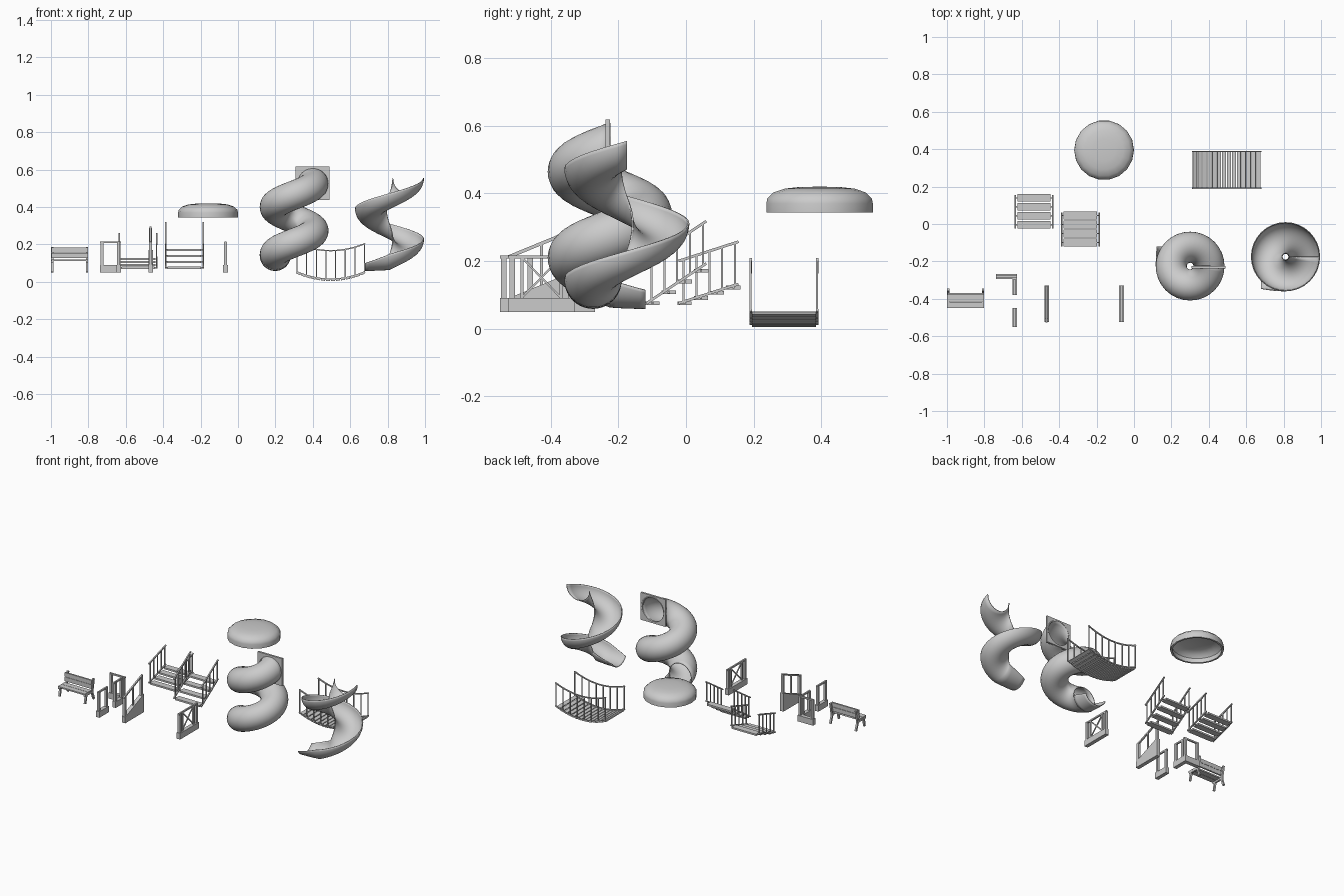
import bpy, bmesh, math
from mathutils import Vector, Matrix

if "Cube" in bpy.data.objects:
    bpy.data.objects.remove(bpy.data.objects["Cube"])


class Part:
    """Collects simple solids into one named mesh object."""
    def __init__(self, name):
        self.name, self.bm = name, bmesh.new()

    def box(self, x0, x1, y0, y1, z0, z1):
        m = Matrix.Translation(((x0 + x1) / 2, (y0 + y1) / 2, (z0 + z1) / 2)) @ \
            Matrix.Diagonal((x1 - x0, y1 - y0, z1 - z0, 1))
        bmesh.ops.create_cube(self.bm, size=1, matrix=m)

    def bar(self, p, q, w=0.008, h=None):
        p, q = Vector(p), Vector(q)
        d = q - p
        m = Matrix.Translation((p + q) / 2) @ d.to_track_quat('Z', 'Y').to_matrix().to_4x4() @ \
            Matrix.Diagonal((w, h or w, d.length, 1))
        bmesh.ops.create_cube(self.bm, size=1, matrix=m)

    def finish(self, smooth=False, thick=0):
        bmesh.ops.recalc_face_normals(self.bm, faces=self.bm.faces)
        me = bpy.data.meshes.new(self.name)
        self.bm.to_mesh(me)
        self.bm.free()
        ob = bpy.data.objects.new(self.name, me)
        bpy.context.collection.objects.link(ob)
        if thick:
            s = ob.modifiers.new("wall", 'SOLIDIFY')
            s.thickness, s.offset = thick, -1
        if smooth:
            bpy.ops.object.select_all(action='DESELECT')
            ob.select_set(True)
            bpy.context.view_layer.objects.active = ob
            bpy.ops.object.shade_smooth_by_angle(angle=math.radians(40))
        return ob


def sweep(name, stations, r, n=24):
    """Skin arcs (centre, outward direction, start and end angle) along a path."""
    part = Part(name)
    rings = []
    for c, out, a0, a1 in stations:
        ring = []
        for i in range(n + 1):
            a = math.radians(a0 + (a1 - a0) * i / n)
            ring.append(part.bm.verts.new(c + r * (out * math.cos(a) + Vector((0, 0, math.sin(a))))))
        rings.append(ring)
    for u, v in zip(rings, rings[1:]):
        for i in range(n):
            part.bm.faces.new((u[i], u[i + 1], v[i + 1], v[i]))
    bmesh.ops.remove_doubles(part.bm, verts=part.bm.verts, dist=1e-5)
    bmesh.ops.recalc_face_normals(part.bm, faces=part.bm.faces)
    return part.finish(True, 0.005)


def helix(cx, cy, R, z0, pitch, turns, a0, a1):
    steps = int(turns * 32)
    for i in range(steps + 1):
        t = turns * i / steps
        out = Vector((math.cos(-t * math.tau), math.sin(-t * math.tau), 0))
        yield Vector((cx, cy, z0 - pitch * t)) + out * R, out, a0, a1


def tail(c, out, direction, length, drop, dip, n=6):
    """Straight run-out whose side walls get lower."""
    for i in range(n + 1):
        t = i / n
        yield (c + direction * length * t - Vector((0, 0, drop * t * (2 - t))),
               out, -180 + dip * t, -dip * t)


# Tube slide: 1.5 turns, then a short open trough
tube = list(helix(0.30, -0.225, 0.101, 0.528, 0.255, 1.5, -180, 180))
sweep("tube_slide", tube, 0.083, 32)
end, out = tube[-1][:2]
sweep("tube_slide_exit", list(tail(end, out, Vector((0, 1, 0)), 0.105, 0.004, 20)), 0.083)

# Square entry panel with round hole
p = Part("tube_slide_panel")
outer, inner = [], []
for i in range(32):
    a = math.tau * i / 32
    c, s = math.cos(a), math.sin(a)
    k = 0.09 / max(abs(c), abs(s))
    outer.append(p.bm.verts.new((0.398 + k * c, -0.238, 0.528 + k * s)))
    inner.append(p.bm.verts.new((0.398 + 0.078 * c, -0.238, 0.528 + 0.078 * s)))
for i in range(32):
    j = (i + 1) % 32
    p.bm.faces.new((outer[i], outer[j], inner[j], inner[i]))
ext = bmesh.ops.extrude_face_region(p.bm, geom=p.bm.faces[:])
bmesh.ops.translate(p.bm, vec=(0, 0.013, 0), verts=[g for g in ext["geom"] if isinstance(g, bmesh.types.BMVert)])
p.finish()

# Open spiral slide: 1.25 turns of half pipe and run-out
path = list(helix(0.81, -0.175, 0.10, 0.555, 0.325, 1.25, -180, 0))
end, out = path[-1][:2]
path += list(tail(end, out, Vector((-1, 0, 0)), 0.13, 0.005, 32))[1:]
sweep("open_slide", path, 0.085)

# Hollow dome roof
p = Part("dome_roof")
prof = [(0.148, 0.343), (0.16, 0.343), (0.16, 0.37), (0.157, 0.385), (0.138, 0.403),
        (0.105, 0.414), (0.06, 0.419), (0, 0.42)]
prof = [(0, 0.408), (0.10, 0.403), (0.134, 0.39), (0.149, 0.372)] + prof
vs = [p.bm.verts.new((r, 0, z)) for r, z in prof]
es = [p.bm.edges.new(e) for e in zip(vs, vs[1:])]
bmesh.ops.spin(p.bm, geom=vs + es, cent=(0, 0, 0), axis=(0, 0, 1), angle=math.tau, steps=18, use_merge=True)
bmesh.ops.remove_doubles(p.bm, verts=p.bm.verts, dist=1e-5)
bmesh.ops.translate(p.bm, vec=(-0.16, 0.395, 0), verts=p.bm.verts)
p.finish(True)


# Stairs with railings on both sides
def stairs(name, x0, y0, rise):
    p = Part(name)
    for i in range(4):
        y = y0 + 0.048 * i
        z = 0.07 + rise * i
        p.box(x0 + 0.016, x0 + 0.194, y, y + 0.042, z, z + 0.011)
    slope = rise / 0.048
    for x in (x0 + 0.005, x0 + 0.205):
        for z in (0.075, 0.20):
            p.bar((x, y0 + 0.003, z), (x, y0 + 0.18, z + 0.177 * slope), 0.008)
        for i in range(5):
            y = 0.018 + 0.038 * i
            p.bar((x, y0 + y, 0.075 + y * slope), (x, y0 + y, 0.20 + y * slope), 0.006)
        for i in range(4):
            y, z = y0 + 0.048 * i + 0.021, 0.0755 + rise * i
            p.bar((x, y, z), (x0 + 0.105, y, z), 0.006)
    p.finish()


stairs("low_stairs", -0.64, -0.025, 0.0155)
stairs("high_stairs", -0.392, -0.12, 0.032)


# Fence panels: solid kerb, posts, top rail, optional cross brace and slope
def fence(p, a, b, rise=0, cross=False):
    a, b = Vector((*a, 0)), Vector((*b, 0))
    L = (b - a).length
    d = (b - a) / L
    side = Vector((-d.y, d.x, 0)) * 0.0125
    at = lambda s, z: a + d * s + Vector((0, 0, z + (rise * s / L)))
    v = [p.bm.verts.new(q + k * side) for k in (-1, 1) for q in
         (a + Vector((0, 0, 0.05)), b + Vector((0, 0, 0.05)), at(L, 0.09), at(0, 0.09))]
    for f in ((0, 1, 2, 3), (7, 6, 5, 4), (0, 4, 5, 1), (1, 5, 6, 2), (2, 6, 7, 3), (3, 7, 4, 0)):
        p.bm.faces.new([v[i] for i in f])
    p.bar(at(0, 0.212), at(L, 0.212), 0.010)
    for s in (0.011, L - 0.011):
        p.bar(at(s, 0.085), at(s, 0.212), 0.016)
    if cross:
        l, r = 0.04, L - 0.04
        for s in (l, r):
            p.bar(at(s, 0.085), at(s, 0.212), 0.009)
        p.bar(at(l, 0.092), at(r, 0.21), 0.006)
        p.bar(at(r, 0.092), at(l, 0.21), 0.006)
    elif rise:
        p.bar(at(L / 2, 0.085), at(L / 2, 0.212), 0.009)


p = Part("corner_fence")
fence(p, (-0.738, -0.281), (-0.625, -0.281))
fence(p, (-0.638, -0.38), (-0.638, -0.294))
p.finish()
p = Part("short_fence")
fence(p, (-0.638, -0.55), (-0.638, -0.45))
p.finish()
p = Part("sloped_fence")
fence(p, (-0.467, -0.525), (-0.467, -0.33), rise=0.08)
p.finish()
p = Part("crossed_fence")
fence(p, (-0.067, -0.525), (-0.067, -0.33), cross=True)
p.finish()

# Sagging rope bridge
sag = lambda t, end, depth: end - depth * (1 - (2 * t - 1) ** 2)
planks, ropes = Part("bridge_planks"), Part("bridge_ropes")
N = 14
pt = lambda t, y, e, dp: Vector((0.312 + 0.368 * t, y, sag(t, e, dp)))
for i in range(N):
    u, v = (i + 0.06) / N, (i + 0.86) / N
    planks.bar(pt(u, 0.29, 0.048, 0.040), pt(v, 0.29, 0.048, 0.040), 0.19, 0.007)
for y in (0.191, 0.388):
    for e, dp in ((0.055, 0.04), (0.205, 0.038)):
        for i in range(N):
            ropes.bar(pt(i / N, y, e, dp), pt((i + 1) / N, y, e, dp), 0.007)
    for i in range(8):
        t = 0.01 + 0.98 * i / 7
        ropes.bar(pt(t, y, 0.05, 0.04), pt(t, y, 0.205, 0.038), 0.006)
# planks were built with bar orientation; make sure the wide side runs along y
bb = [v.co.y for v in planks.bm.verts]
if max(bb) - min(bb) < 0.1:
    for i in range(0, len(planks.bm.verts), 8):
        planks.bm.verts.ensure_lookup_table()
        grp = planks.bm.verts[i:i + 8]
        mid = sum((v.co for v in grp), Vector()) / 8
        ax = Vector((pt((i // 8 + 1) / N, 0, 0.048, 0.04) - pt(i // 8 / N, 0, 0.048, 0.04))).normalized()
        bmesh.ops.rotate(planks.bm, verts=grp, cent=mid, matrix=Matrix.Rotation(math.pi / 2, 3, ax))
planks.finish()
ropes.finish()

# Bench
p = Part("bench_seat")
for i in range(2):
    p.box(-0.998, -0.802, -0.45 + 0.036 * i, -0.416 + 0.036 * i, 0.112, 0.121)
p.finish()
p = Part("bench_back")
for z in (0.128, 0.157):
    p.bar((-0.998, -0.374, z + 0.013), (-0.802, -0.374, z + 0.013), 0.01, 0.027)
    p.box(-0.998, -0.802, -0.379, -0.368, z, z + 0.027)
p.finish()
p = Part("bench_legs")
for x in (-0.993, -0.807):
    p.bar((x, -0.44, 0.052), (x, -0.428, 0.113), 0.012)
    p.bar((x, -0.35, 0.052), (x, -0.372, 0.113), 0.012)
    p.bar((x, -0.445, 0.107), (x, -0.36, 0.107), 0.012)
    p.bar((x, -0.368, 0.105), (x, -0.352, 0.186), 0.012)
p.finish()
